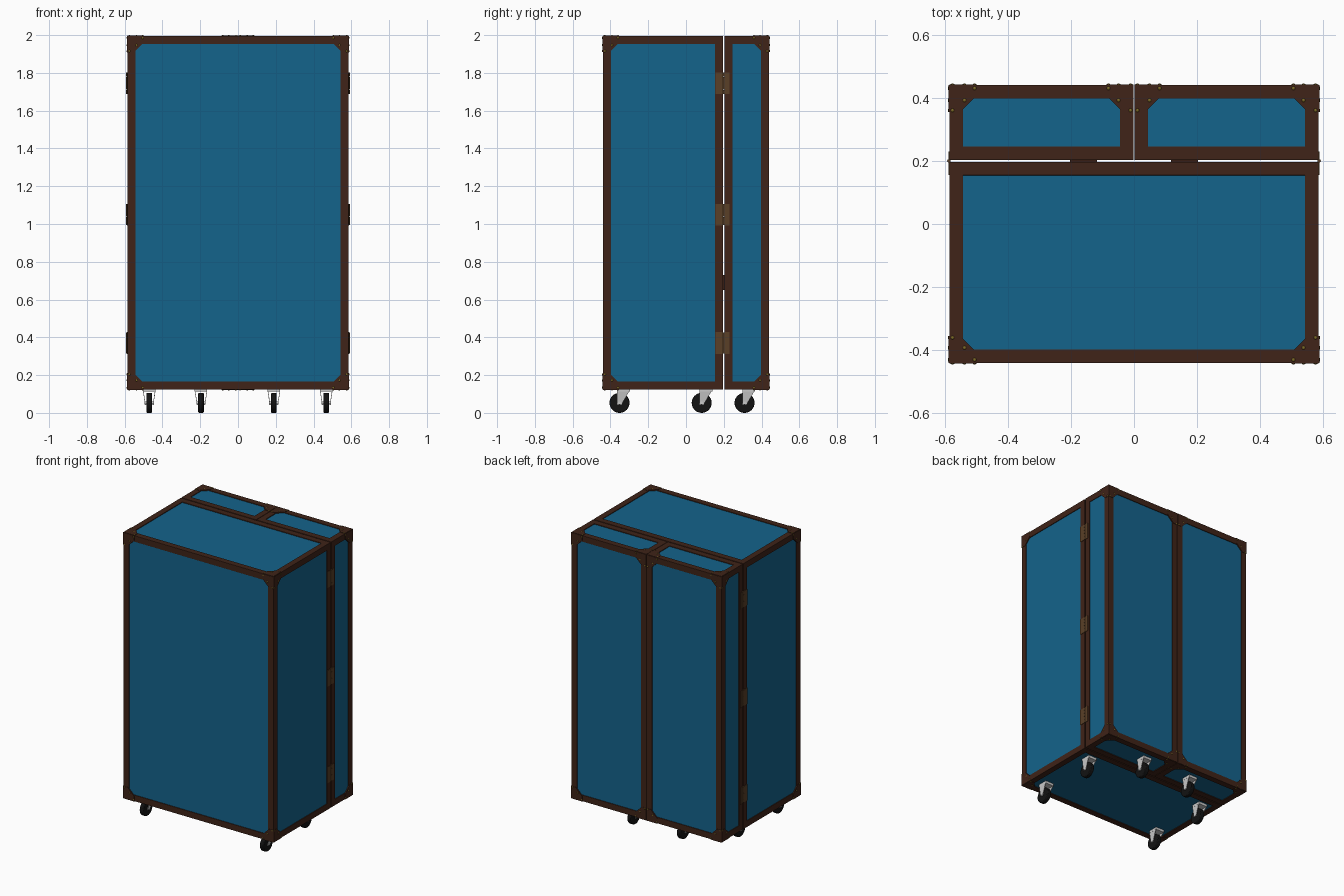
import bpy, bmesh
from mathutils import Vector, Matrix
from itertools import product

if "Cube" in bpy.data.objects:
    bpy.data.objects.remove(bpy.data.objects["Cube"])


def material(name, rgb):
    m = bpy.data.materials.new(name)
    m.diffuse_color = (*rgb, 1)
    m.use_nodes = True
    m.node_tree.nodes["Principled BSDF"].inputs["Base Color"].default_value = m.diffuse_color
    return m


BLUE = material("blue_panel", (0.007, 0.125, 0.26))
BROWN = material("brown_leather", (0.05, 0.017, 0.009))
DARK = material("dark_leather", (0.038, 0.012, 0.006))
BRASS = material("brass", (0.2, 0.14, 0.02))
BRONZE = material("bronze", (0.1, 0.05, 0.02))
BLACK = material("black_rubber", (0.006, 0.006, 0.006))


def finish(name, bm, mat=None, bevel=0, smooth=False):
    bmesh.ops.recalc_face_normals(bm, faces=bm.faces[:])
    me = bpy.data.meshes.new(name)
    bm.to_mesh(me)
    bm.free()
    ob = bpy.data.objects.new(name, me)
    bpy.context.collection.objects.link(ob)
    if mat:
        me.materials.append(mat)
    if bevel:
        mod = ob.modifiers.new("bevel", 'BEVEL')
        mod.width, mod.segments = bevel, 2
    if smooth:
        bpy.ops.object.select_all(action='DESELECT')
        bpy.context.view_layer.objects.active = ob
        ob.select_set(True)
        bpy.ops.object.shade_smooth_by_angle()
    return ob


def box(bm, lo, hi):
    lo, hi = Vector(lo), Vector(hi)
    size = hi - lo
    m = Matrix.Translation((lo + hi) / 2) @ Matrix.Diagonal((*size, 1))
    bmesh.ops.create_cube(bm, size=1, matrix=m)


def prism(bm, pts, offset):
    face = bm.faces.new([bm.verts.new(p) for p in pts])
    ext = bmesh.ops.extrude_face_region(bm, geom=[face])
    bmesh.ops.translate(bm, vec=offset, verts=[v for v in ext["geom"] if isinstance(v, bmesh.types.BMVert)])


def cylinder(bm, centre, axis, r, depth, seg):
    rot = Vector((0, 0, 1)).rotation_difference(Vector(axis)).to_matrix().to_4x4()
    bmesh.ops.create_cone(bm, cap_ends=True, segments=seg, radius1=r, radius2=r,
                          depth=depth, matrix=Matrix.Translation(centre) @ rot)


def case(name, lo, hi, open_end, corner_xs):
    """Hollow case, open on one y end, with edge trim and corner guards on the other."""
    T, W, WALL = 0.005, 0.043, 0.02
    # panelled shell
    bm = bmesh.new()
    a, b = [v + T for v in lo], [v - T for v in hi]
    for axis, end in product(range(3), range(2)):
        if axis == 1 and end == open_end:
            continue
        l, h = a[:], b[:]
        if end:
            l[axis] = h[axis] - WALL
        else:
            h[axis] = l[axis] + WALL
        box(bm, l, h)
    finish(name + "_panels", bm, BLUE)

    # edge trim: a four-strip frame on every face
    bm = bmesh.new()
    for axis, end in product(range(3), range(2)):
        u, v = [i for i in range(3) if i != axis]
        for along, across in ((u, v), (v, u)):
            for side in range(2):
                l, h = list(lo), list(hi)
                if end:
                    l[axis] = h[axis] - T - 0.001
                else:
                    h[axis] = l[axis] + T + 0.001
                if side:
                    l[across] = h[across] - W
                else:
                    h[across] = l[across] + W
                box(bm, l, h)
    finish(name + "_edge_trim", bm, BROWN, bevel=0.0015)

    # corner guards with three studs per face
    plates, studs = bmesh.new(), bmesh.new()
    outline = [(0, 0), (.085, 0), (.085, .035), (.035, .085), (0, .085)]
    y = lo[1] if open_end else hi[1]
    sy = 1 if open_end else -1
    for ex, ez in product(range(2), range(2)):
        corner = Vector(((lo, hi)[ex][0], y, (lo, hi)[ez][2]))
        sign = Vector((1 - 2 * ex, sy, 1 - 2 * ez))
        for axis in range(3):
            # meeting faces between the doors carry no guard
            if axis == 0 and abs(corner.x) < 0.1:
                continue
            u, v = [i for i in range(3) if i != axis]
            out = Vector((0, 0, 0))
            out[axis] = -sign[axis]

            def at(p, q):
                c = corner.copy()
                c[u] += p * sign[u]
                c[v] += q * sign[v]
                return c
            prism(plates, [at(p, q) - out * 0.006 for p, q in outline], out * 0.0085)
            for p, q in ((.08, .01), (.01, .08), (.048, .048)):
                m = Matrix.Translation(at(p, q) + out * 0.0015) @ Matrix.Scale(0.6, 4, out)
                bmesh.ops.create_icosphere(studs, subdivisions=2, radius=0.006, matrix=m)
    finish(name + "_corner_guards", plates, BROWN)
    finish(name + "_studs", studs, BRASS, smooth=True)


# main body and the two rear doors
X, Y, Z0, Z1 = 0.585, 0.44, 0.124, 1.995
case("body", [-X, -Y, Z0], [X, 0.197, Z1], 1, None)
case("left_door", [-X, 0.203, Z0], [-0.001, Y, Z1], 0, None)
case("right_door", [0.001, 0.203, Z0], [X, Y, Z1], 0, None)

# side hinges
for side, s in (("left", -1), ("right", 1)):
    for i, z in enumerate((0.37, 1.05, 1.745)):
        bm = bmesh.new()
        for y0, y1 in ((0.156, 0.196), (0.204, 0.23)):
            box(bm, (min(s * .58, s * .588), y0, z - .057), (max(s * .58, s * .588), y1, z + .057))
        for k in range(5):
            cylinder(bm, (s * .5865, 0.2, z + (k - 2) * .0228), (0, 0, 1), .0055, .022, 12)
        finish(f"{side}_hinge_{i + 1}", bm, BRONZE)

# catches inside the gap
for side, s in (("left", -1), ("right", 1)):
    bm = bmesh.new()
    box(bm, (s * .16 - .042, .19, .65), (s * .16 + .042, .21, .73))
    finish(side + "_catch", bm, DARK)

# six swivel casters
for i, (x, y) in enumerate([(-.47, -.352), (.467, -.352), (-.47, .083),
                            (.467, .083), (-.196, .31), (.19, .31)]):
    bm = bmesh.new()
    cylinder(bm, (x, y, .053), (1, 0, 0), .053, .03, 32)
    finish(f"caster_wheel_{i + 1}", bm, BLACK, bevel=0.005, smooth=True)
    bm = bmesh.new()
    for s in (-1, 1):
        side = [(.019, -.012, .045), (.019, .010, .043), (.03, .052, .115), (.03, -.012, .115)]
        prism(bm, [(x + s * px, y + py, pz) for px, py, pz in side], (s * .003, 0, 0))
    box(bm, (x - .033, y - .012, .112), (x + .033, y + .056, .13))
    cylinder(bm, (x, y, .053), (1, 0, 0), .008, .05, 12)
    finish(f"caster_fork_{i + 1}", bm)
